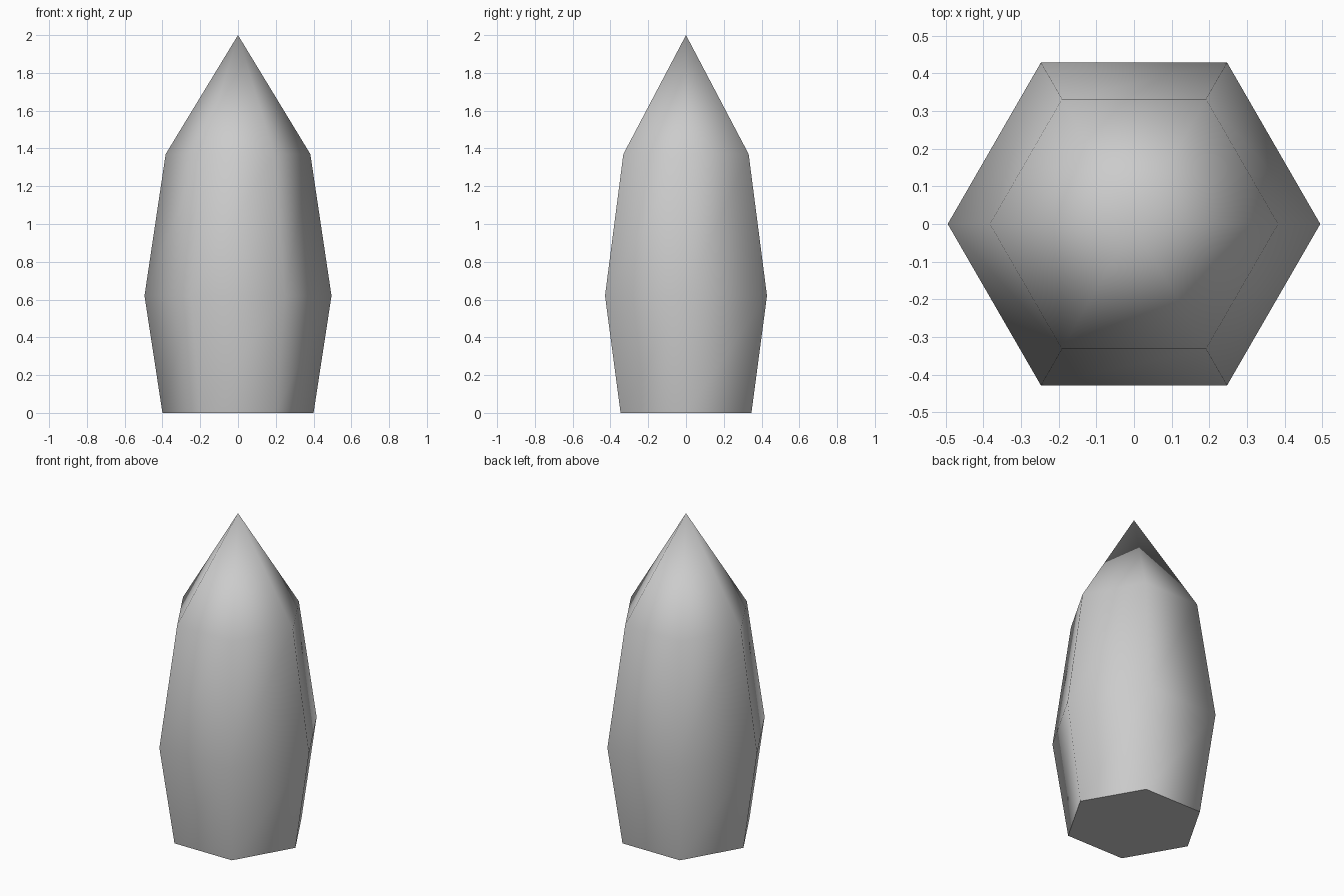
import bpy
import bmesh
from math import cos, sin, tau

cube = bpy.data.objects.get("Cube")
if cube:
    bpy.data.objects.remove(cube, do_unlink=True)

SIDES = 6
# (radius, height) rings from base to shoulder
PROFILE = [(0.40, 0.0), (0.495, 0.62), (0.383, 1.37)]
TIP = 2.0

# Plain grey stone
stone = bpy.data.materials.new("grey stone")
stone.use_nodes = True
grey = (0.6, 0.6, 0.6, 1)
stone.diffuse_color = grey
stone.node_tree.nodes["Principled BSDF"].inputs["Base Color"].default_value = grey

# Hexagonal crystal shaft with a pointed tip
bm = bmesh.new()
rings = [[bm.verts.new((r * cos(tau * i / SIDES), r * sin(tau * i / SIDES), z))
          for i in range(SIDES)] for r, z in PROFILE]
tip = bm.verts.new((0, 0, TIP))
for i in range(SIDES):
    j = (i + 1) % SIDES
    for low, high in zip(rings, rings[1:]):
        bm.faces.new((low[i], low[j], high[j], high[i]))
    bm.faces.new((rings[-1][i], rings[-1][j], tip))
base = bm.faces.new(rings[0][::-1])

# Smooth sides, crisp flat base
for face in bm.faces:
    face.smooth = face is not base
for edge in base.edges:
    edge.smooth = False

mesh = bpy.data.meshes.new("crystal")
bm.to_mesh(mesh)
bm.free()
mesh.materials.append(stone)
crystal = bpy.data.objects.new("crystal", mesh)
bpy.context.collection.objects.link(crystal)
